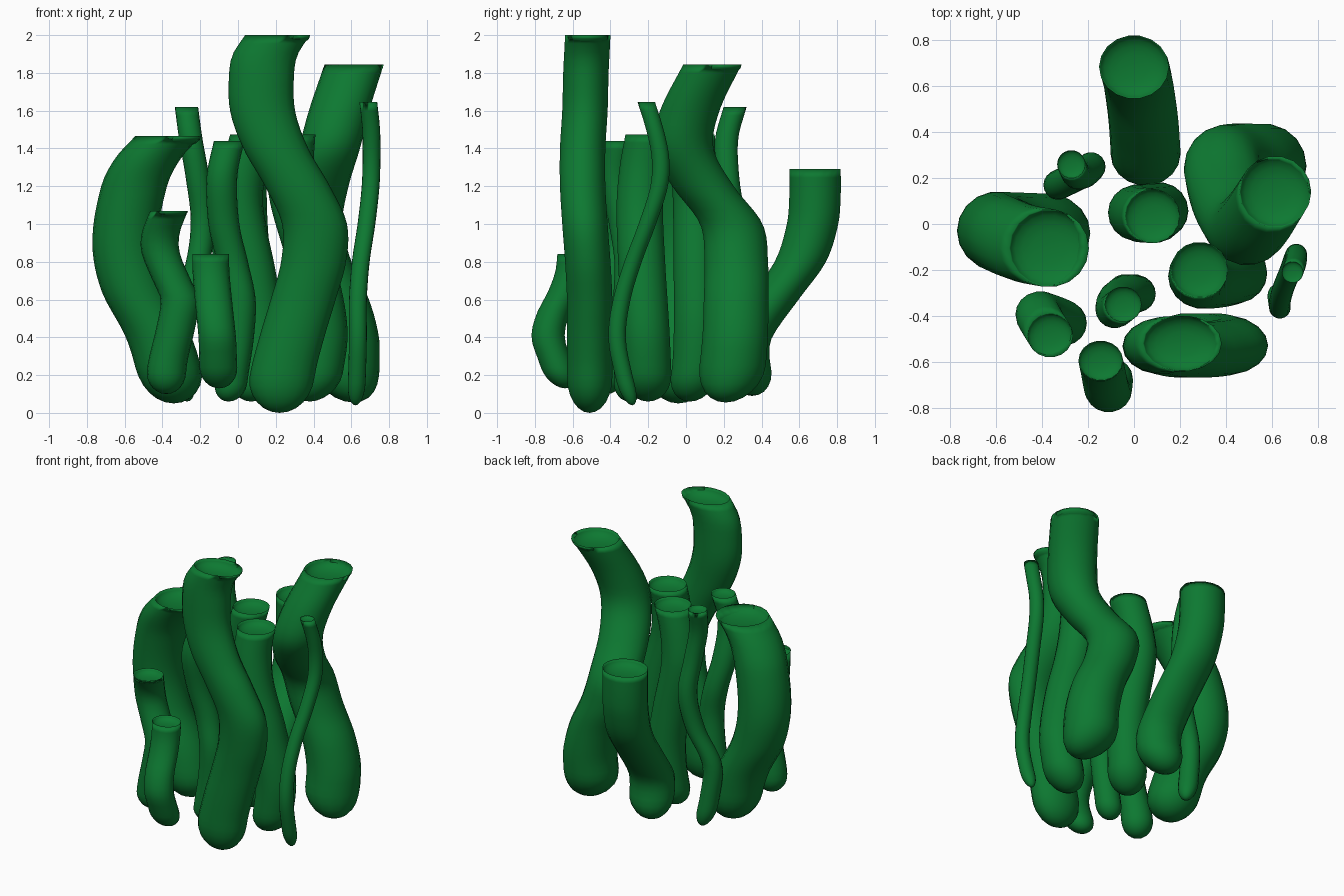
import bpy, bmesh, math

green = bpy.data.materials.new("sponge_green")
green.diffuse_color = (0.004, 0.19, 0.031, 1)

SIDES = 18


def path_point(keys, z):
    """Smooth (x, y) at height z through keys of (z, x, y)."""
    n = len(keys)

    def slope(i, c):
        a, b = keys[max(i - 1, 0)], keys[min(i + 1, n - 1)]
        return (b[c] - a[c]) / (b[0] - a[0])

    i = 0
    while i < n - 2 and z > keys[i + 1][0]:
        i += 1
    p, q = keys[i], keys[i + 1]
    h = q[0] - p[0]
    t = (z - p[0]) / h
    out = []
    for c in (1, 2):
        out.append((2*t**3 - 3*t**2 + 1) * p[c] + (t**3 - 2*t**2 + t) * h * slope(i, c)
                   + (3*t**2 - 2*t**3) * q[c] + (t**3 - t**2) * h * slope(i + 1, c))
    return out


def tube(name, rx, ry, keys, top=1.0, foot=1.1):
    """Tube of level elliptical rings with a rounded foot and a shallow bowl in the top."""
    z0, z1 = keys[0][0], keys[-1][0]
    cap = rx * foot
    rings = []                                  # (x, y, z, scale)
    for k in range(1, 7):                       # rounded foot
        a = math.pi / 2 * k / 6
        z = z0 + cap * (1 - math.cos(a))
        rings.append((*path_point(keys, z), z, math.sin(a)))
    steps = max(10, int((z1 - z0) / 0.05))
    for k in range(1, steps + 1):               # body
        t = k / steps
        z = z0 + cap + (z1 - z0 - cap) * t
        rings.append((*path_point(keys, z), z, 1 + (top - 1) * t))
    xt, yt = path_point(keys, z1)
    depth = 0.36 * rx
    for k in range(1, 5):                       # bowl
        a = math.pi / 2 * k / 5
        rings.append((xt, yt, z1 - depth * math.sin(a), top * math.cos(a) ** 0.75))

    bm = bmesh.new()
    tip = bm.verts.new((*path_point(keys, z0), z0))
    prev = None
    for x, y, z, s in rings:
        ring = [bm.verts.new((x + rx * s * math.cos(2 * math.pi * j / SIDES),
                              y + ry * s * math.sin(2 * math.pi * j / SIDES), z))
                for j in range(SIDES)]
        for j in range(SIDES):
            m = (j + 1) % SIDES
            if prev:
                bm.faces.new((prev[j], prev[m], ring[m], ring[j]))
            else:
                bm.faces.new((tip, ring[m], ring[j]))
        prev = ring
    floor = bm.verts.new((xt, yt, z1 - depth))
    for j in range(SIDES):
        bm.faces.new((prev[j], prev[(j + 1) % SIDES], floor))
    for f in bm.faces:
        f.smooth = True
    me = bpy.data.meshes.new(name)
    bm.to_mesh(me)
    bm.free()
    me.materials.append(green)
    ob = bpy.data.objects.new(name, me)
    bpy.context.collection.objects.link(ob)


# Large tubes
tube("tall_front_tube", 0.172, 0.122, [
    (0, .22, -.51), (.2, .235, -.51), (.4, .285, -.51), (.6, .345, -.51), (.8, .4, -.52),
    (1.0, .405, -.535), (1.2, .315, -.547), (1.4, .2, -.547), (1.6, .13, -.535),
    (1.8, .125, -.53), (1.9, .145, -.525), (2.0, .21, -.52)])
tube("tall_right_tube", 0.178, 0.178, [
    (.055, .61, .21), (.2, .575, .24), (.4, .57, .26), (.6, .52, .265), (.8, .43, .266),
    (1.0, .385, .24), (1.2, .42, .09), (1.4, .483, -.015), (1.6, .535, .02),
    (1.845, .615, .14)], top=0.88)
tube("left_tube", 0.174, 0.17, [
    (.05, -.34, -.04), (.2, -.36, -.04), (.4, -.42, -.035), (.65, -.55, -.03),
    (.9, -.597, -.03), (1.2, -.55, -.055), (1.35, -.475, -.085), (1.465, -.37, -.105)])
tube("back_tube", 0.152, 0.138, [
    (.09, .03, .35), (.2, .045, .325), (.3, .05, .305), (.4, .05, .32), (.6, .04, .46),
    (.8, .02, .605), (1.0, .005, .67), (1.15, 0, .683), (1.29, 0, .683)])

# Medium tubes
tube("inner_right_tube", 0.133, 0.13, [
    (.06, .38, -.2), (.2, .42, -.205), (.45, .448, -.215), (.8, .385, -.235),
    (1.1, .3, -.245), (1.3, .275, -.23), (1.475, .285, -.2)], top=0.94)
tube("middle_tube", 0.127, 0.125, [
    (.06, .07, .02), (.25, .1, .05), (.5, .11, .058), (.75, .075, .055),
    (1.1, .01, .05), (1.3, .03, .04), (1.475, .08, .035)], top=0.95)
tube("inner_front_tube", 0.085, 0.082, [
    (.06, -.05, -.3), (.2, -.03, -.3), (.4, 0, -.3), (.6, .01, -.305), (.8, -.03, -.3),
    (1.0, -.075, -.33), (1.25, -.085, -.375), (1.44, -.047, -.35)], top=0.95)

# Small tubes
tube("front_left_tube", 0.104, 0.1, [
    (.1, -.38, -.42), (.25, -.375, -.42), (.45, -.33, -.43), (.6, -.308, -.43),
    (.7, -.35, -.41), (.85, -.41, -.39), (.95, -.41, -.41), (1.07, -.365, -.485)], top=0.96)
tube("short_front_tube", 0.1, 0.09, [
    (.13, -.1, -.64), (.27, -.105, -.69), (.4, -.11, -.73), (.52, -.122, -.705),
    (.65, -.135, -.64), (.75, -.143, -.605), (.84, -.145, -.595)], top=0.97)
tube("thin_back_tube", 0.065, 0.065, [
    (.06, -.27, .2), (.25, -.31, .18), (.5, -.325, .172), (.75, -.225, .22),
    (1.0, -.187, .25), (1.25, -.215, .22), (1.45, -.25, .215), (1.62, -.273, .26)],
    top=0.95, foot=2)
tube("thin_right_tube", 0.047, 0.047, [
    (.04, .622, -.285), (.2, .63, -.33), (.4, .635, -.365), (.6, .635, -.34),
    (.8, .65, -.28), (1.0, .68, -.205), (1.2, .702, -.142), (1.35, .707, -.135),
    (1.5, .705, -.165), (1.645, .69, -.21)], foot=2.5)
